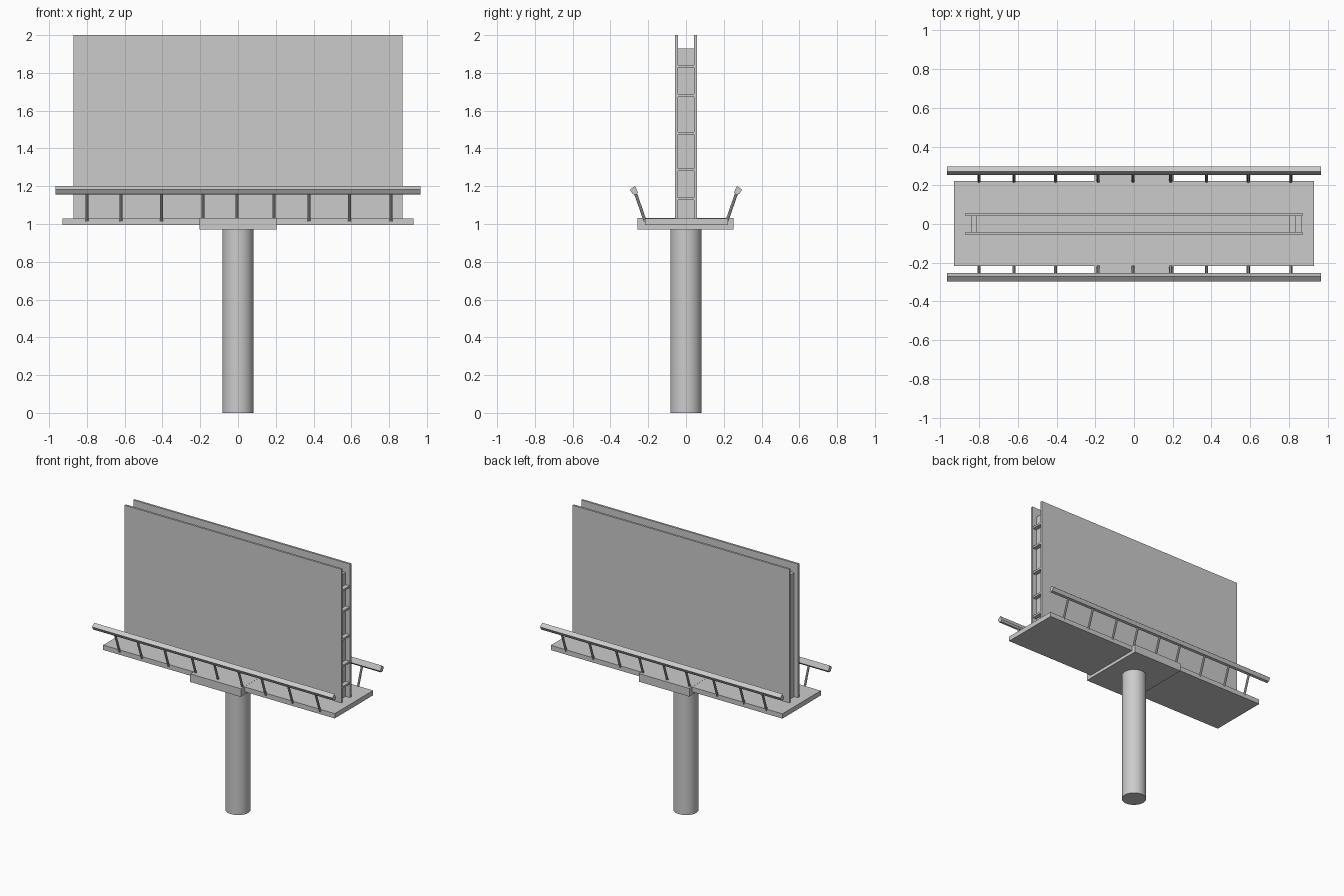
import bpy, bmesh
from mathutils import Vector

if "Cube" in bpy.data.objects:
    bpy.data.objects.remove(bpy.data.objects["Cube"])


def add_mesh(name, bm):
    bmesh.ops.recalc_face_normals(bm, faces=bm.faces[:])
    me = bpy.data.meshes.new(name)
    bm.to_mesh(me)
    bm.free()
    ob = bpy.data.objects.new(name, me)
    bpy.context.collection.objects.link(ob)
    return ob


def box(name, x, y, z):
    bm = bmesh.new()
    bmesh.ops.create_cube(bm, size=1)
    for v in bm.verts:
        v.co = [(a + b) / 2 + c * (b - a) for c, (a, b) in zip(v.co, (x, y, z))]
    return add_mesh(name, bm)


def rod(name, a, b, radius, sides):
    a, b = Vector(a), Vector(b)
    bm = bmesh.new()
    bmesh.ops.create_cone(bm, cap_ends=True, segments=sides,
                          radius1=radius, radius2=radius, depth=(b - a).length)
    ob = add_mesh(name, bm)
    ob.location = (a + b) / 2
    ob.rotation_mode = 'QUATERNION'
    ob.rotation_quaternion = (b - a).to_track_quat('Z', 'Y')
    bpy.ops.object.select_all(action='DESELECT')
    ob.select_set(True)
    bpy.context.view_layer.objects.active = ob
    bpy.ops.object.shade_smooth_by_angle()
    return ob


def extrude_x(name, profile, x0, x1):
    bm = bmesh.new()
    face = bm.faces.new([bm.verts.new((x0, y, z)) for y, z in profile])
    ext = bmesh.ops.extrude_face_region(bm, geom=[face], use_keep_orig=True)
    verts = [g for g in ext['geom'] if isinstance(g, bmesh.types.BMVert)]
    bmesh.ops.translate(bm, verts=verts, vec=(x1 - x0, 0, 0))
    return add_mesh(name, bm)


# Column and platform
rod("column", (0, 0, 0), (0, 0, 0.99), 0.083, 32)
box("platform", (-0.93, 0.93), (-0.218, 0.222), (0.995, 1.03))
box("centre_bracket", (-0.203, 0.203), (-0.258, 0.252), (0.972, 1.031))

# Inner posts holding the two panels apart
box("left_post", (-0.84, -0.81), (-0.042, 0.042), (1.03, 1.93))
box("right_post", (0.804, 0.835), (-0.042, 0.042), (1.03, 1.93))

# Ladder rungs on the open right end
for i, z in enumerate((1.133, 1.287, 1.48, 1.68, 1.835)):
    box(f"rung_{i}", (0.83, 0.866), (-0.042, 0.042), (z - 0.007, z + 0.007))

# Panels, lamp bars and lamp arms on both faces
lamp = [(0.27, 1.202), (0.296, 1.182), (0.282, 1.158), (0.262, 1.155), (0.254, 1.167)]
arm_x = (-0.80, -0.62, -0.405, -0.185, -0.005, 0.19, 0.375, 0.59, 0.81)
for side, s in (("front", -1), ("back", 1)):
    box(f"{side}_panel", (-0.87, 0.87), sorted((s * 0.042, s * 0.057)), (1.03, 2.0))
    extrude_x(f"{side}_lamp_bar", [(s * y, z) for y, z in lamp], -0.965, 0.965)
    for i, x in enumerate(arm_x):
        rod(f"{side}_lamp_arm_{i}", (x, s * 0.216, 1.015), (x, s * 0.27, 1.17), 0.008, 8)
